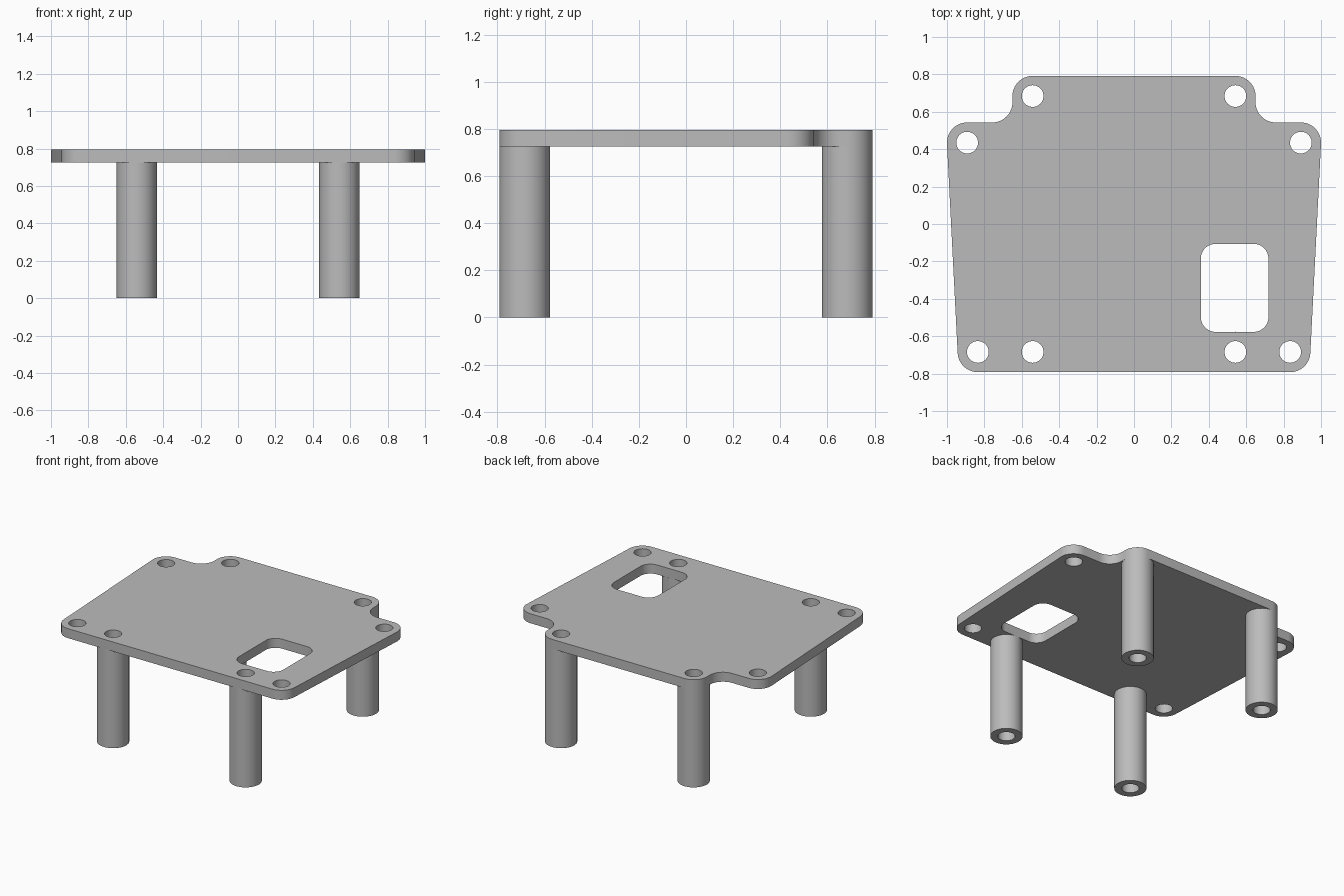
import bpy
import bmesh
from math import cos, sin, radians, atan2, degrees, hypot, asin

cube = bpy.data.objects.get("Cube")
if cube:
    bpy.data.objects.remove(cube, do_unlink=True)

# Main dimensions
TOP, UNDER = 0.796, 0.726
R, HOLE = 0.108, 0.058
LEG = (0.542, 0.684)
EAR = (0.892, 0.435)
FRONT = (0.835, -0.684)

grey = bpy.data.materials.new("grey_plastic")
grey.use_nodes = True
grey.diffuse_color = (0.5, 0.5, 0.5, 1)
grey.node_tree.nodes["Principled BSDF"].inputs["Base Color"].default_value = (0.5, 0.5, 0.5, 1)


def arc(center, radius, start, end, steps=12):
    """Points along an arc, angles in degrees."""
    angles = [radians(start + (end - start) * i / steps) for i in range(steps + 1)]
    return [(center[0] + radius * cos(a), center[1] + radius * sin(a)) for a in angles]


def circle(center, radius):
    return arc(center, radius, 0, 360, 48)[:-1]


def slab(name, loops, z0, z1):
    """Solid extruded from closed outlines; inner outlines become holes."""
    curve = bpy.data.curves.new(name, 'CURVE')
    curve.dimensions = '2D'
    curve.fill_mode = 'BOTH'
    curve.extrude = (z1 - z0) / 2
    for loop in loops:
        spline = curve.splines.new('POLY')
        spline.points.add(len(loop) - 1)
        for point, (x, y) in zip(spline.points, loop):
            point.co = (x, y, 0, 1)
        spline.use_cyclic_u = True
    temp = bpy.data.objects.new(name + "_outline", curve)
    bpy.context.collection.objects.link(temp)
    graph = bpy.context.evaluated_depsgraph_get()
    mesh = bpy.data.meshes.new_from_object(temp.evaluated_get(graph))
    bpy.data.objects.remove(temp, do_unlink=True)

    bm = bmesh.new()
    bm.from_mesh(mesh)
    bmesh.ops.remove_doubles(bm, verts=bm.verts, dist=0.0002)
    bmesh.ops.translate(bm, verts=bm.verts, vec=(0, 0, (z0 + z1) / 2))
    bmesh.ops.recalc_face_normals(bm, faces=bm.faces)
    bm.to_mesh(mesh)
    bm.free()
    mesh.name = name
    mesh.materials.clear()
    mesh.materials.append(grey)
    obj = bpy.data.objects.new(name, mesh)
    bpy.context.collection.objects.link(obj)
    bpy.ops.object.select_all(action='DESELECT')
    obj.select_set(True)
    bpy.context.view_layer.objects.active = obj
    bpy.ops.object.shade_smooth_by_angle(angle=radians(35))
    return obj


# Left half of the plate outline, front to back, then mirrored
lean = degrees(atan2(EAR[1] - FRONT[1], EAR[0] - FRONT[0])) - 90
half = arc(FRONT, R, -90, lean)
half += arc(EAR, R, lean, 90)
half += arc((LEG[0] + 2 * R, EAR[1] + 2 * R), R, 270, 180)
half += arc(LEG, R, 0, 90)
outline = half + [(-x, y) for x, y in reversed(half)]

# Window with rounded corners
x0, x1, y0, y1, r = 0.357, 0.719, -0.577, -0.106, 0.08
window = (arc((x1 - r, y0 + r), r, -90, 0) + arc((x1 - r, y1 - r), r, 0, 90)
          + arc((x0 + r, y1 - r), r, 90, 180) + arc((x0 + r, y0 + r), r, 180, 270))

# Plate with window and screw holes
legs = {side + "_leg": (sx * LEG[0], sy * LEG[1])
        for side, sx, sy in (("front_left", 1, -1), ("front_right", -1, -1),
                             ("back_left", 1, 1), ("back_right", -1, 1))}
centers = list(legs.values()) + [(s * x, y) for x, y in (EAR, FRONT) for s in (1, -1)]
slab("plate", [outline, window] + [circle(c, HOLE) for c in centers], UNDER, TOP)

# Hollow legs
for name, center in legs.items():
    slab(name, [circle(center, R), circle(center, HOLE)], 0, UNDER)
